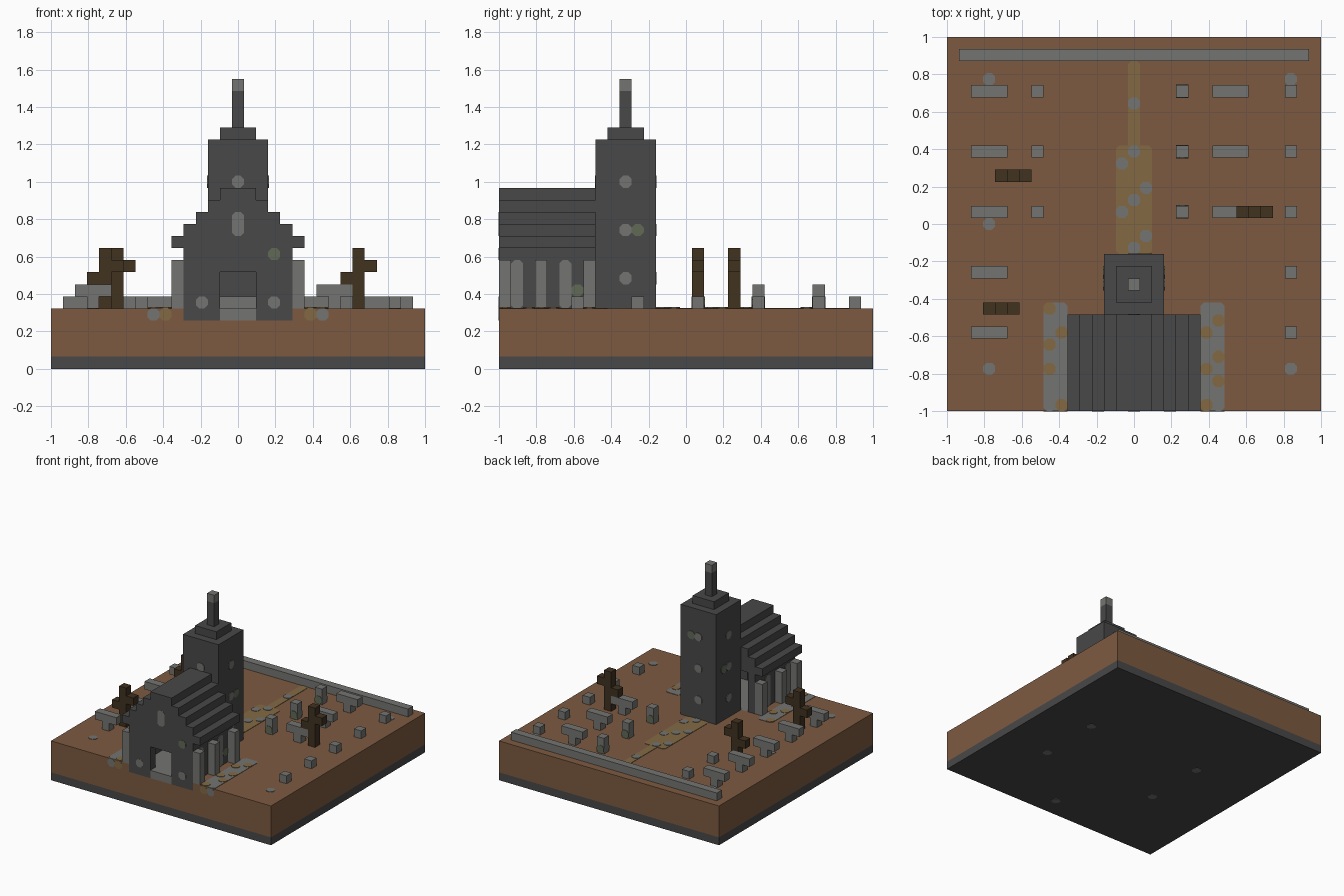
import bpy
import bmesh
from mathutils import Vector

if "Cube" in bpy.data.objects:
    bpy.data.objects.remove(bpy.data.objects["Cube"])

N = 31            # blocks along one side
U = 2 / N         # block size
GROUND = 5        # ground level in blocks
MID = 15          # centre column


def material(name, code):
    srgb = [int(code[i:i + 2], 16) / 255 for i in (0, 2, 4)]
    col = [((c + 0.055) / 1.055) ** 2.4 for c in srgb] + [1]
    m = bpy.data.materials.new(name)
    m.use_nodes = True
    m.diffuse_color = col
    m.node_tree.nodes["Principled BSDF"].inputs["Base Color"].default_value = col
    return m


DIRT = material("dirt brown", "7d5a41")
DARK = material("dark stone", "484848")
STONE = material("grey stone", "747471")
WOOD = material("dark wood", "413220")
STRAW = material("path ochre", "836944")
MOSS = material("mossy stone", "616a56")


def world(p):
    return Vector((p[0] * U - 1, p[1] * U - 1, p[2] * U))


def finish(name, bm, mat):
    bmesh.ops.recalc_face_normals(bm, faces=bm.faces)
    me = bpy.data.meshes.new(name)
    bm.to_mesh(me)
    bm.free()
    me.materials.append(mat)
    ob = bpy.data.objects.new(name, me)
    bpy.context.collection.objects.link(ob)
    return ob


def prism(bm, points, offset):
    """Closed prism from a polygon in block units, pushed along offset."""
    face = bm.faces.new([bm.verts.new(world(p)) for p in points])
    new = bmesh.ops.extrude_face_region(bm, geom=[face], use_keep_orig=True)
    verts = [g for g in new["geom"] if isinstance(g, bmesh.types.BMVert)]
    bmesh.ops.translate(bm, verts=verts, vec=Vector(offset) * U)


def blocks(name, mat, items):
    """Boxes given as corner x, y, z and size x, y, z in blocks."""
    bm = bmesh.new()
    for x, y, z, w, d, h in items:
        prism(bm, [(x, y, z), (x + w, y, z), (x + w, y + d, z), (x, y + d, z)], (0, 0, h))
    return finish(name, bm, mat)


def patches(name, mat, axis, plane, side, cells, lift=0.06):
    """Thin plates with cut corners on a wall or floor: a, b, width, height."""
    bm = bmesh.new()
    c = 0.28
    for a, b, w, h in cells:
        ring = [(a + c, b), (a + w - c, b), (a + w, b + c), (a + w, b + h - c),
                (a + w - c, b + h), (a + c, b + h), (a, b + h - c), (a, b + c)]
        pts, off = [], [0, 0, 0]
        off[axis] = side * lift
        for p in ring:
            p = list(p)
            p.insert(axis, plane)
            pts.append(p)
        prism(bm, pts, off)
    return finish(name, bm, mat)


def ones(pairs):
    return [(a, b, 1, 1) for a, b in pairs]


# Ground slab, with a notch where the chapel is sunk in
blocks("base_slab", DARK, [(0, 0, 0, N, N, 1)])
blocks("ground", DIRT, [(0, 0, 1, N, N, 3), (0, 0, 4, 11, N, 1),
                        (20, 0, 4, 11, N, 1), (11, 8, 4, 9, 23, 1)])
patches("underside_stones", STONE, 2, 0, 1, ones([]) or
        ones([(24, 10), (24, 18), (8, 18), (8, 10), (16, 2)]), -0.02)

# Chapel front gable with door opening
half = [(1.5, 4), (1.5, 8)]
outer = [(4.5, 4), (4.5, 10), (5.5, 10), (5.5, 11), (4.5, 11), (4.5, 12),
         (3.5, 12), (3.5, 13), (2.5, 13), (2.5, 14), (1.5, 14), (1.5, 15)]
right = half[::-1] + outer
centre = MID + 0.5
outline = [(centre + x, 0, z) for x, z in right]
outline += [(centre - x, 0, z) for x, z in reversed(right)]
bm = bmesh.new()
prism(bm, outline, (0, 1, 0))
finish("chapel_front", bm, DARK)

# Chapel walls, stepped roof and floor
blocks("chapel_walls", DARK, [(x, 1, 4, 1, 7, 6) for x in (11, 19)])
blocks("chapel_roof", DARK, [(10 + i, 1, 10 + i, 11 - 2 * i, 7, 1) for i in range(5)])
blocks("chapel_floor", STONE, [(14, 0, 4, 3, 1, 1), (12, 1, 4, 7, 7, 1)])
blocks("altar", STONE, [(14, 7, 5, 3, 1, 1)])
blocks("buttresses", STONE, [(x, y, GROUND, 1, 1, 4) for x in (10, 20) for y in (0, 3, 7)])

# Tower, cap and spire
blocks("tower", DARK, [(13, 8, GROUND, 5, 5, 14)])
blocks("tower_cap", DARK, [(14, 9, 19, 3, 3, 1)])
blocks("spire", DARK, [(MID, 10, 20, 1, 1, 3)])
blocks("spire_tip", STONE, [(MID, 10, 23, 1, 1, 1)])

# Windows and weathered blocks
levels = (7, 11, 15)
patches("front_window", STONE, 1, 0, -1, [(MID, 11, 1, 2)] + ones([(12, 5), (18, 5)]), 0.03)
patches("front_moss", MOSS, 1, 0, -1, ones([(18, 9)]), 0.03)
patches("tower_front_window", STONE, 1, 8, -1, ones([(MID, 15)]))
patches("tower_back_windows", STONE, 1, 13, 1, ones([(MID, z) for z in levels]))
patches("tower_back_moss", MOSS, 1, 13, 1, ones([(16, 15)]))
for label, wall, tower, side in (("left", 20, 18, 1), ("right", 11, 13, -1)):
    patches(label + "_tower_windows", STONE, 0, tower, side, ones([(10, z) for z in levels]))
    patches(label + "_tower_moss", MOSS, 0, tower, side, ones([(11, 11)]))
    patches(label + "_chapel_windows", STONE, 0, wall, side,
            [(y, GROUND, 1, 4) for y in (1, 5)])
    patches(label + "_chapel_moss", MOSS, 0, wall, side, ones([(6, 6)]))

# Paths
patches("back_path", STRAW, 2, GROUND, 1, [(14, 13, 3, 9), (MID, 21.5, 1, 7.5)], 0.05)
patches("back_path_stones", STONE, 2, GROUND, 1, ones(
    [(15, 25), (15, 21), (14, 20), (16, 18), (15, 17), (14, 16), (16, 14), (15, 13)]), 0.1)
patches("side_paths", STONE, 2, GROUND, 1, [(x, 0, 2, 9) for x in (8, 21)], 0.05)
patches("side_path_ochre", STRAW, 2, GROUND, 1, ones(
    [(8, 8), (9, 6), (8, 5), (8, 3), (9, 0),
     (22, 7), (21, 6), (22, 4), (21, 3), (22, 2), (21, 0)]), 0.1)
patches("path_ends", STONE, 1, 0, -1, ones([(8, 4), (22, 4)]), 0.03)
patches("path_ends_ochre", STRAW, 1, 0, -1, ones([(9, 4), (21, 4)]), 0.03)
patches("loose_stones", STONE, 2, GROUND, 1, ones(
    [(3, 27), (3, 15), (3, 3), (28, 27), (28, 3)]), 0.05)

# Graveyard
rows = range(6, 27, 5)
back_rows = rows[2:]
tees = [(2, y) for y in rows] + [(22, y) for y in back_rows]
blocks("grave_stems", STONE, [(x + 1, y, GROUND, 1, 1, 1) for x, y in tees])
blocks("grave_bars", STONE, [(x, y, GROUND + 1, 3, 1, 1) for x, y in tees])
small = [(7, y) for y in back_rows] + [(28, y) for y in rows]
blocks("small_graves", STONE, [(x, y, GROUND, 1, 1, 1) for x, y in small])
blocks("tall_graves", STONE, [(19, y, GROUND, 1, 1, 2) for y in back_rows])
for y in back_rows:
    patches("grave_moss_back", MOSS, 1, y + 1, 1, ones([(19, GROUND)]))
    patches("grave_moss_front", MOSS, 1, y, -1, ones([(19, GROUND)]))
blocks("back_wall", STONE, [(1, 29, GROUND, 29, 1, 1)])

# Dead trees with uneven arms
for x, y in ((5, 19), (4, 8), (25, 16)):
    blocks("dead_tree", WOOD, [(x, y, GROUND, 1, 1, 5), (x - 1, y, 7, 1, 1, 1),
                               (x + 1, y, 8, 1, 1, 1)])
